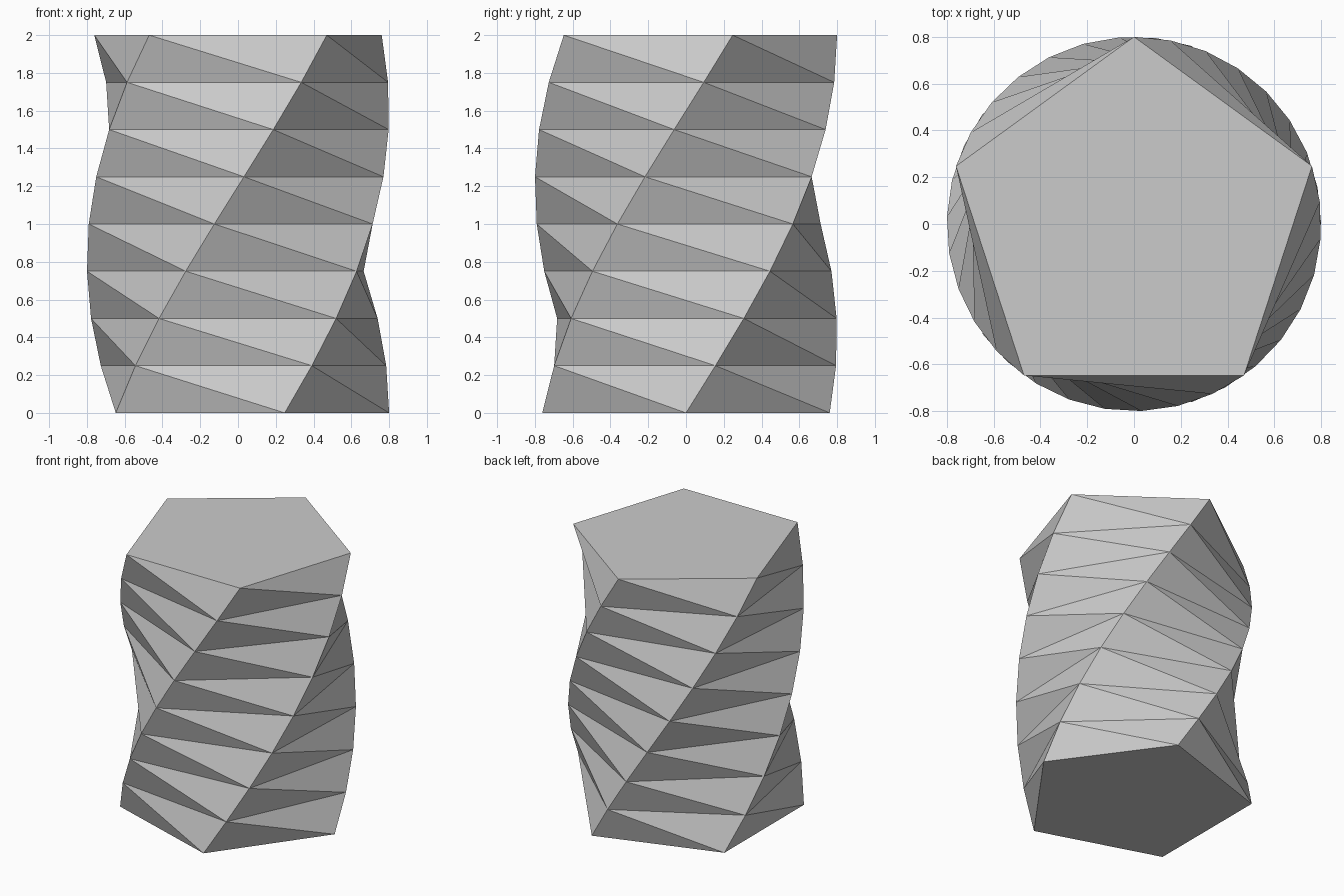
import bpy
import bmesh
import math

if "Cube" in bpy.data.objects:
    bpy.data.objects.remove(bpy.data.objects["Cube"])

SIDES = 5
LEVELS = 8
RADIUS = 0.8
HEIGHT = 2.0
TWIST = math.radians(90)

grey = bpy.data.materials.new("light_grey")
grey.diffuse_color = (0.6, 0.6, 0.6, 1.0)
grey.use_nodes = True
grey.node_tree.nodes["Principled BSDF"].inputs["Base Color"].default_value = grey.diffuse_color

bm = bmesh.new()

# Stacked pentagon rings, each turned a little further than the one below
rings = []
for level in range(LEVELS + 1):
    t = level / LEVELS
    ring = []
    for i in range(SIDES):
        a = i * math.tau / SIDES + t * TWIST
        ring.append(bm.verts.new((RADIUS * math.cos(a), RADIUS * math.sin(a), t * HEIGHT)))
    rings.append(ring)

# Triangulated walls, with the diagonals folding inwards
for low, high in zip(rings, rings[1:]):
    for i in range(SIDES):
        j = (i + 1) % SIDES
        bm.faces.new((low[i], low[j], high[i]))
        bm.faces.new((high[i], low[j], high[j]))

# Flat end caps
bm.faces.new(rings[0][::-1])
bm.faces.new(rings[-1])

mesh = bpy.data.meshes.new("twisted_column")
bm.to_mesh(mesh)
bm.free()
mesh.materials.append(grey)
column = bpy.data.objects.new("twisted_column", mesh)
bpy.context.collection.objects.link(column)
